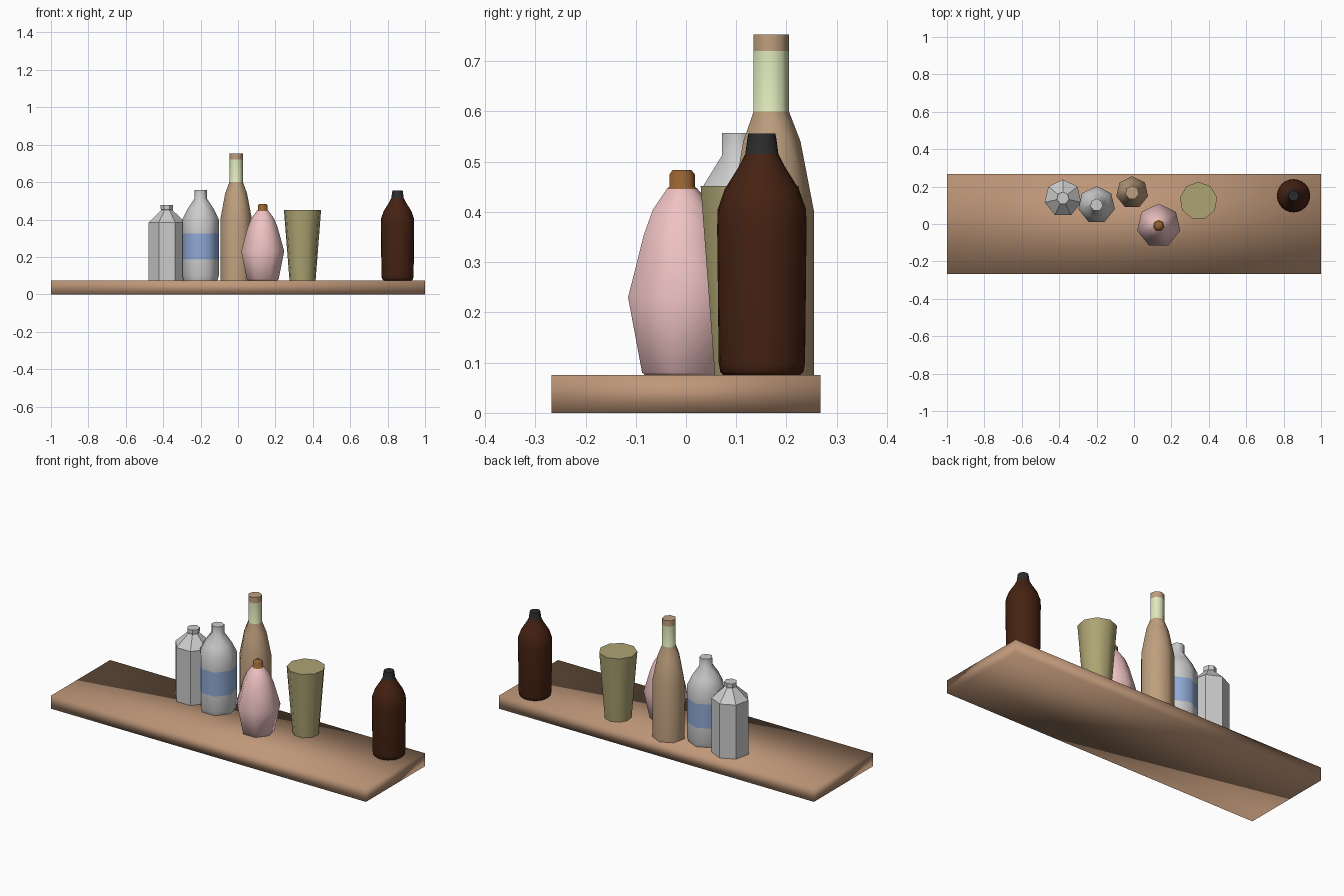
import bpy, bmesh, math

if "Cube" in bpy.data.objects:
    bpy.data.objects.remove(bpy.data.objects["Cube"])


def material(name, rgb):
    m = bpy.data.materials.new(name)
    m.diffuse_color = (*rgb, 1)
    m.use_nodes = True
    m.node_tree.nodes["Principled BSDF"].inputs["Base Color"].default_value = m.diffuse_color
    return m


def lathe(name, x, y, sides, bands, smooth=True):
    """bands: list of (material or None, [(radius, z), ...]); rings shared between bands."""
    bm = bmesh.new()
    mesh = bpy.data.meshes.new(name)

    def ring(r, z):
        return [bm.verts.new((r * math.sin(2 * math.pi * i / sides),
                              r * math.cos(2 * math.pi * i / sides), z))
                for i in range(sides)]

    prev = None
    for k, (mat, pts) in enumerate(bands):
        if any(b[0] for b in bands):
            mesh.materials.append(mat)
        for r, z in pts:
            cur = ring(r, z)
            if prev is None:
                bm.faces.new(cur)
            else:
                for i in range(sides):
                    j = (i + 1) % sides
                    bm.faces.new((prev[i], prev[j], cur[j], cur[i])).material_index = k
            prev = cur
    bm.faces.new(prev).material_index = len(bands) - 1
    bmesh.ops.recalc_face_normals(bm, faces=bm.faces)
    bm.to_mesh(mesh)
    bm.free()
    ob = bpy.data.objects.new(name, mesh)
    ob.location = (x, y, 0)
    bpy.context.collection.objects.link(ob)
    if smooth:
        bpy.ops.object.select_all(action='DESELECT')
        ob.select_set(True)
        bpy.context.view_layer.objects.active = ob
        bpy.ops.object.shade_smooth_by_angle(angle=math.radians(58))
    return ob


wood = material("wood", (0.52, 0.31, 0.19))
grey = material("pale_grey", (0.6, 0.6, 0.6))
blue = material("label_blue", (0.28, 0.40, 0.66))
tan = material("tan_glass", (0.52, 0.35, 0.21))
green = material("pale_green", (0.74, 0.82, 0.50))
pink = material("pink", (0.86, 0.54, 0.54))
brown = material("brown_cap", (0.30, 0.12, 0.03))
olive = material("olive", (0.42, 0.37, 0.17))
dark = material("dark_brown", (0.06, 0.016, 0.006))
black = material("black_cap", (0.025, 0.025, 0.025))

T = 0.075  # shelf top

# Shelf board, softly shaded
bpy.ops.mesh.primitive_cube_add(size=1, location=(0, 0, T / 2))
shelf = bpy.context.object
shelf.name = "shelf"
shelf.scale = (2, 0.535, T)
bpy.ops.object.transform_apply(location=False, rotation=False, scale=True)
bpy.ops.object.shade_smooth()
shelf.data.materials.append(wood)

# Faceted grey bottle
lathe("faceted_bottle", -0.38, 0.138, 7, [
    (None, [(0.1, T), (0.1, 0.385), (0.035, 0.446), (0.031, 0.452),
            (0.034, 0.456), (0.034, 0.477)])], smooth=False)

# Labelled bottle
lathe("labelled_bottle", -0.2, 0.102, 7, [
    (grey, [(0.093, T), (0.1, 0.1), (0.1, 0.187)]),
    (blue, [(0.1, 0.325)]),
    (grey, [(0.1, 0.40), (0.073, 0.455), (0.034, 0.512), (0.034, 0.557)])])

# Tall bottle with pale neck
lathe("tall_bottle", -0.01, 0.168, 7, [
    (tan, [(0.087, T), (0.087, 0.4), (0.06, 0.54), (0.037, 0.60)]),
    (green, [(0.037, 0.72)]),
    (tan, [(0.037, 0.753)])])

# Pink flask with brown stopper
lathe("pink_flask", 0.132, -0.009, 7, [
    (pink, [(0.08, T), (0.087, 0.08), (0.118, 0.23), (0.083, 0.355),
            (0.063, 0.405), (0.032, 0.446)]),
    (brown, [(0.027, 0.45), (0.027, 0.474), (0.02, 0.483)])])

# Tapered cup
lathe("tapered_cup", 0.345, 0.124, 9, [
    (olive, [(0.071, T), (0.101, 0.452)])])

# Dark round bottle
lathe("dark_bottle", 0.853, 0.151, 24, [
    (dark, [(0.076, T), (0.083, 0.082), (0.086, 0.1), (0.089, 0.37), (0.088, 0.405),
            (0.074, 0.445), (0.046, 0.49), (0.033, 0.515)]),
    (black, [(0.029, 0.545), (0.027, 0.556)])])
